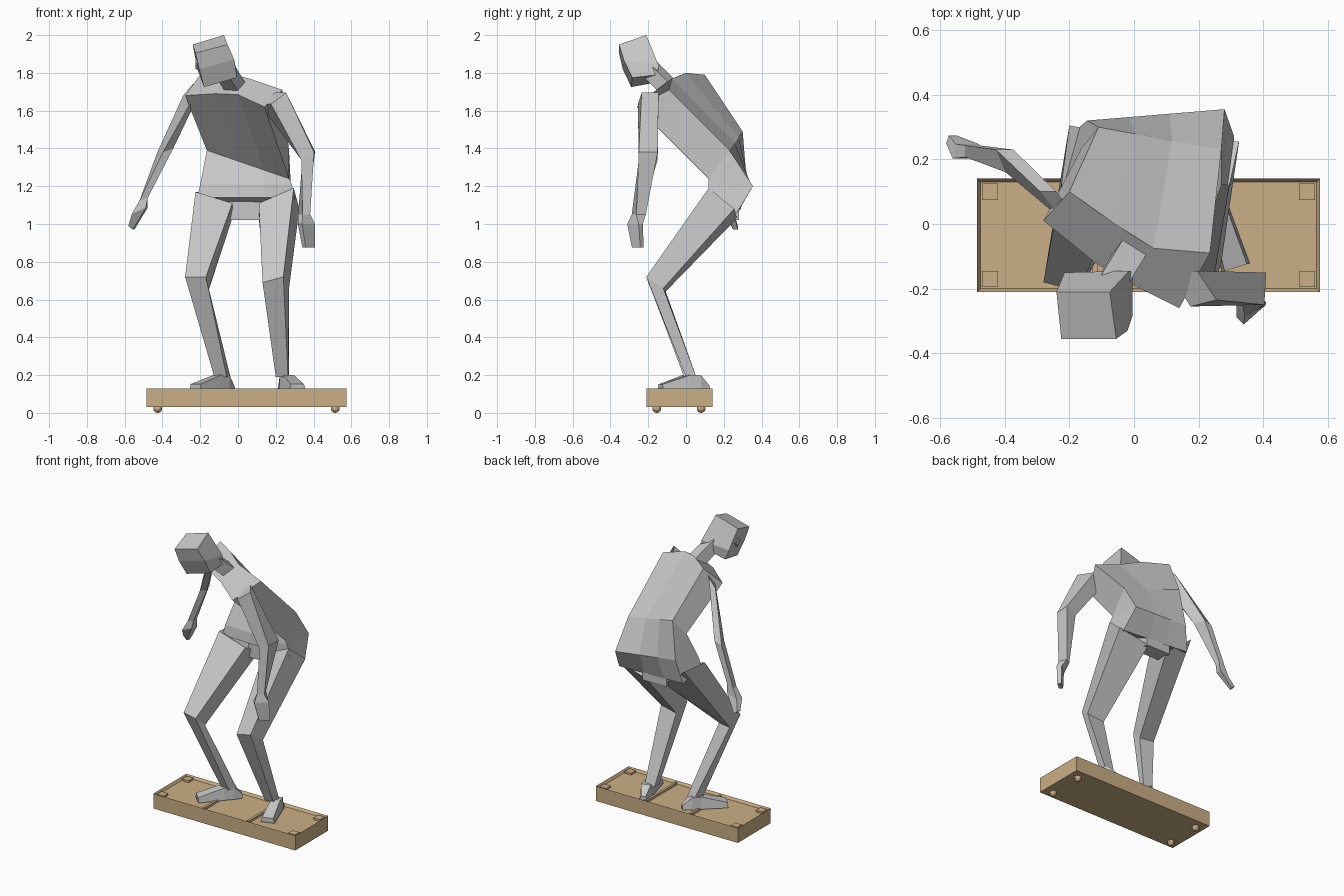
import bpy, bmesh
from mathutils import Vector as V

if "Cube" in bpy.data.objects:
    bpy.data.objects.remove(bpy.data.objects["Cube"])


def material(name, rgb):
    m = bpy.data.materials.new(name)
    m.diffuse_color = (*rgb, 1)
    m.use_nodes = True
    m.node_tree.nodes["Principled BSDF"].inputs["Base Color"].default_value = m.diffuse_color
    return m


GREY = material("pale grey", (0.58, 0.58, 0.58))
WOOD = material("light wood", (0.60, 0.43, 0.24))


def finish(name, bm, mat):
    bmesh.ops.recalc_face_normals(bm, faces=bm.faces)
    me = bpy.data.meshes.new(name)
    bm.to_mesh(me)
    bm.free()
    me.materials.append(mat)
    ob = bpy.data.objects.new(name, me)
    bpy.context.collection.objects.link(ob)
    return ob


def loft(name, rings, mat=GREY):
    """Skin a list of equal-length rings and cap both ends."""
    bm = bmesh.new()
    rows = [[bm.verts.new(p) for p in r] for r in rings]
    n = len(rows[0])
    for a, b in zip(rows, rows[1:]):
        for i in range(n):
            j = (i + 1) % n
            bm.faces.new((a[i], a[j], b[j], b[i]))
    bm.faces.new(rows[0])
    bm.faces.new(rows[-1])
    return finish(name, bm, mat)


def box(name, lo, hi, mat):
    (x0, y0, z0), (x1, y1, z1) = lo, hi
    return loft(name, [[(x0, y0, z), (x1, y0, z), (x1, y1, z), (x0, y1, z)] for z in (z0, z1)], mat)


def rect(c, u, v):
    """Four corners around c, spanned by half-vectors u and v."""
    c, u, v = V(c), V(u), V(v)
    return [c - u - v, c + u - v, c + u + v, c - u + v]


def ring8(r, l, bl, br):
    """Body ring from four corners, with two extra points front and back."""
    r, l, bl, br = V(r), V(l), V(bl), V(br)
    return [r, r.lerp(l, .4), r.lerp(l, .7), l, bl, bl.lerp(br, .4), bl.lerp(br, .7), br]


# Board: shallow tray with dividers and corner blocks
X0, X1, Y0, Y1, TOP, FLOOR = -0.485, 0.575, -0.21, 0.14, 0.13, 0.112
tray = box("board", (X0, Y0, 0.03), (X1, Y1, TOP), WOOD)
bm = bmesh.new()
bm.from_mesh(tray.data)
top = max(bm.faces, key=lambda f: f.calc_center_median().z)
bmesh.ops.inset_region(bm, faces=[top], thickness=0.015)
for v in top.verts:
    v.co.z = FLOOR
bm.to_mesh(tray.data)
bm.free()
for i, x in enumerate((-0.12, 0.21)):
    box(f"divider_{i}", (x - .008, Y0 + .015, FLOOR - .01), (x + .008, Y1 - .015, TOP - .003), WOOD)
for i, x in enumerate((X0 + .015, X1 - .065)):
    for j, y in enumerate((Y0 + .015, Y1 - .065)):
        box(f"corner_block_{i}{j}", (x, y, FLOOR - .01), (x + .05, y + .05, TOP - .005), WOOD)

# Round feet under the board
for i, x in enumerate((-0.425, 0.515)):
    for j, y in enumerate((-0.155, 0.08)):
        bm = bmesh.new()
        bmesh.ops.create_uvsphere(bm, u_segments=12, v_segments=8, radius=0.023)
        bmesh.ops.translate(bm, verts=bm.verts, vec=(x, y, 0.023))
        finish(f"board_foot_{i}{j}", bm, WOOD)

# Torso and hips, from shoulders down to the seat
shoulders = [(-.28, .01, 1.68), (-.12, -.12, 1.69), (0, -.19, 1.685), (.14, -.26, 1.62),
             (.235, -.09, 1.71), (.06, -.075, 1.77), (-.06, 0, 1.80), (-.2, .1, 1.79)]
waist = ring8((-.165, .23, 1.39), (.27, .12, 1.24), (.27, .23, 1.39), (-.11, .3, 1.49))
hips = ring8((-.2, .15, 1.21), (.285, .12, 1.21), (.28, .355, 1.2), (-.145, .32, 1.24))
seat = ring8((-.215, .14, 1.14), (.3, .12, 1.14), (.31, .27, 1.06), (-.18, .29, 1.08))
loft("torso", [shoulders, waist, hips, seat])
box("crotch", (-.05, .18, 1.02), (.13, .28, 1.12), GREY)

# Legs: rings run outer front, inner front, inner back, outer back
loft("right_leg", [
    [(-.225, .12, 1.17), (-.03, .12, 1.11), (-.03, .27, 1.03), (-.2, .305, 1.17)],
    [(-.28, -.18, .72), (-.17, -.21, .72), (-.155, -.13, .65), (-.25, -.11, .65)],
    [(-.125, .0, .19), (-.06, -.01, .19), (-.04, .045, .19), (-.1, .055, .19)]])
loft("left_leg", [
    [(.295, .12, 1.19), (.11, .12, 1.11), (.11, .27, 1.03), (.325, .255, 1.08)],
    [(.24, -.21, .72), (.13, -.2, .69), (.15, -.11, .64), (.27, -.12, .66)],
    [(.265, .0, .19), (.2, .0, .19), (.2, .05, .19), (.27, .055, .19)]])


def shoe(name, heel, toe):
    """Wedge foot: low heel, raised ankle, flat wide toe."""
    h, t = V((*heel, 0)), V((*toe, 0))
    s = (t - h).normalized().cross(V((0, 0, 1)))
    rings = []
    for k, wide, high, lid in ((0, .025, .145, .6), (.2, .035, .2, .9), (.42, .037, .2, .8), (1, .045, .152, .8)):
        c = h.lerp(t, k)
        rings.append([c - s * wide + V((0, 0, .12)), c + s * wide + V((0, 0, .12)),
                      c + s * wide * lid + V((0, 0, high)), c - s * wide * lid + V((0, 0, high))])
    loft(name, rings)


shoe("right_foot", (-.03, .085), (-.225, -.115))
shoe("left_foot", (.235, .12), (.315, -.135))

# Arms with hands
loft("right_arm", [
    rect((-.235, .06, 1.71), (.025, 0, .03), (-.03, .04, 0)),
    rect((-.385, .195, 1.39), (.027, 0, .01), (-.015, .035, 0)),
    rect((-.5, .225, 1.13), (.022, 0, .008), (0, .018, 0)),
    rect((-.52, .225, 1.07), (.036, 0, .015), (.005, .022, 0)),
    rect((-.565, .262, .98), (.012, 0, -.01), (.004, .012, 0))])
loft("left_arm", [
    rect((.185, -.2, 1.665), (.04, .01, .03), (-.03, .045, 0)),
    rect((.372, -.2, 1.36), (.034, 0, .02), (.003, .05, 0)),
    rect((.35, -.25, 1.05), (.02, .012, 0), (-.012, .025, 0)),
    rect((.362, -.27, 1.0), (.034, .03, 0), (-.011, .011, 0)),
    rect((.375, -.255, .875), (.025, .022, 0), (-.009, .009, 0))])

# Neck
loft("neck", [rect((0.0, -.07, 1.70), (.035, -.025, 0), (.015, .02, .03)),
              rect((-.08, -.2, 1.83), (.035, -.025, 0), (.015, .02, .03))])

# Head: crown, brow level, jaw (front right, front left, back left, back right)
loft("head", [
    [(-.225, -.355, 1.905), (-.055, -.355, 1.95), (-.075, -.21, 2.0), (-.24, -.21, 1.95)],
    [(-.205, -.335, 1.82), (-.02, -.33, 1.87), (-.015, -.145, 1.84), (-.215, -.15, 1.82)],
    [(-.18, -.29, 1.725), (-.005, -.285, 1.775), (-.005, -.15, 1.79), (-.185, -.155, 1.75)]])

# Small ear stub on the right of the head
loft("ear", [rect((x, -.235, 1.85), (0, w, w), (0, w, -w)) for x, w in ((-.2, .022), (-.225, .014))])
